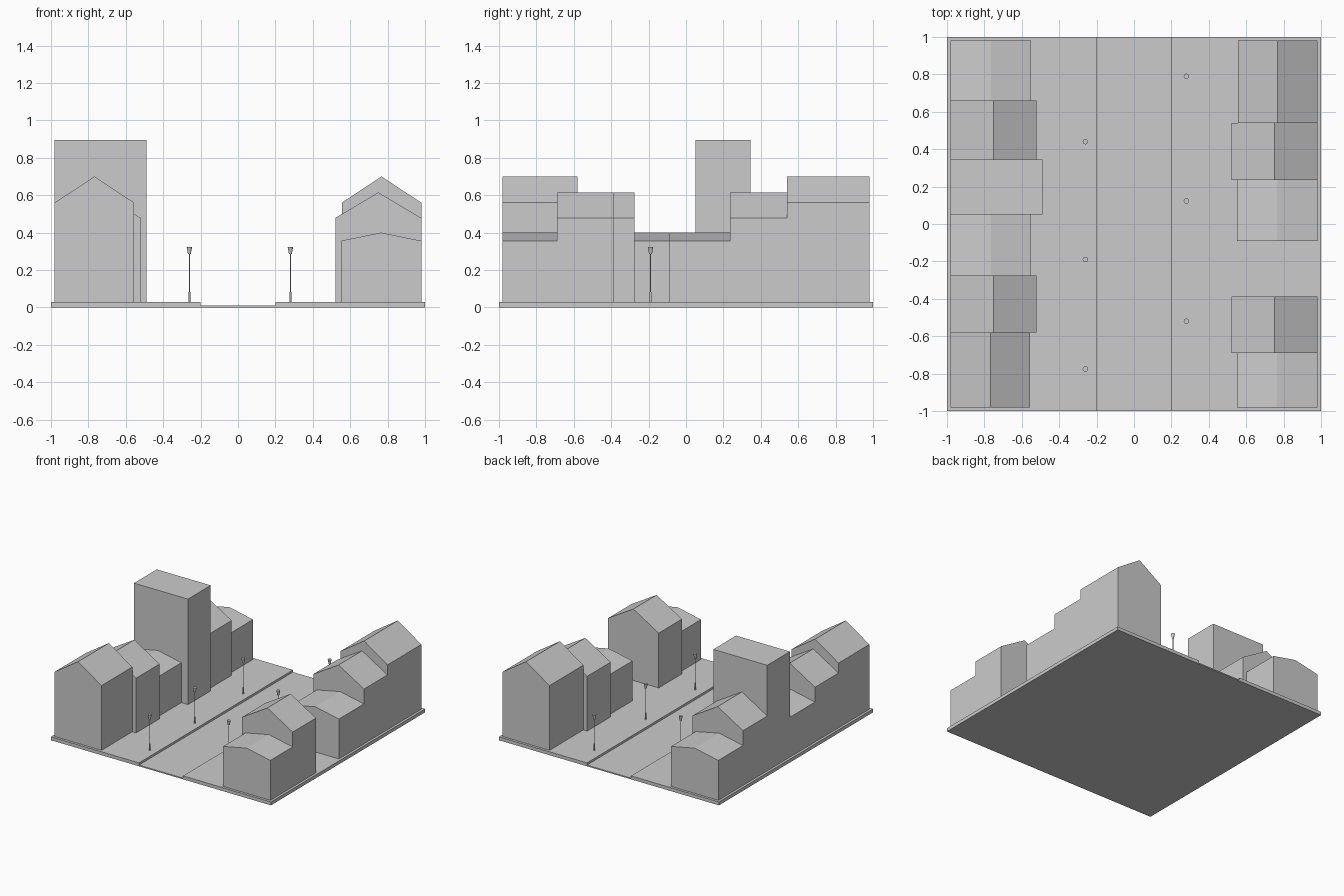
import bpy, bmesh
from mathutils import Matrix

if "Cube" in bpy.data.objects:
    bpy.data.objects.remove(bpy.data.objects["Cube"])

PAVE = 0.028


def prism(name, profile, y0, y1):
    """Extrude an x-z outline along y."""
    bm = bmesh.new()
    face = bm.faces.new([bm.verts.new((x, y0, z)) for x, z in profile])
    ext = bmesh.ops.extrude_face_region(bm, geom=[face])
    moved = [v for v in ext["geom"] if isinstance(v, bmesh.types.BMVert)]
    bmesh.ops.translate(bm, verts=moved, vec=(0, y1 - y0, 0))
    bmesh.ops.recalc_face_normals(bm, faces=bm.faces)
    mesh = bpy.data.meshes.new(name)
    bm.to_mesh(mesh)
    bm.free()
    obj = bpy.data.objects.new(name, mesh)
    bpy.context.collection.objects.link(obj)
    return obj


def house(name, kind, side, y0, y1):
    """Gabled house (or flat tower) on the left (-1) or right (1) row."""
    width, eave, ridge = KINDS[kind]
    inner, outer = side * (0.98 - width), side * 0.98
    outline = [(inner, PAVE), (outer, PAVE), (outer, eave)]
    if ridge > eave:
        outline.append(((inner + outer) / 2, ridge))
    outline.append((inner, eave))
    return prism(name, outline, y0, y1)


# Ground slab with the sunken road
prism("street_slab", [(-1, 0), (1, 0), (1, PAVE), (0.2, PAVE), (0.2, 0.01),
                      (-0.2, 0.01), (-0.2, PAVE), (-1, PAVE)], -1, 1)

# Building types: width, eave height, ridge height
KINDS = {
    "tall_house": (0.425, 0.56, 0.70),
    "gable_house": (0.46, 0.478, 0.615),
    "low_house": (0.43, 0.356, 0.40),
    "tower": (0.49, 0.895, 0.895),
}

# Rows of buildings
LEFT = [("tall_house", -0.98, -0.58), ("gable_house", -0.58, -0.275),
        ("low_house", -0.275, 0.05), ("tower", 0.05, 0.345),
        ("gable_house", 0.345, 0.66), ("low_house", 0.66, 0.98)]
RIGHT = [("low_house", -0.98, -0.69), ("gable_house", -0.69, -0.388),
         ("low_house", -0.09, 0.235), ("gable_house", 0.235, 0.54),
         ("tall_house", 0.54, 0.98)]
for label, side, row in (("left", -1, LEFT), ("right", 1, RIGHT)):
    for i, (kind, y0, y1) in enumerate(row, 1):
        house(f"{label}_{kind}_{i}", kind, side, y0, y1)

# Street lamps: base sleeve, pole and flared head
bm = bmesh.new()
for z0, z1, r0, r1 in ((PAVE, 0.083, 0.005, 0.005),
                       (PAVE, 0.29, 0.0028, 0.0028),
                       (0.286, 0.323, 0.008, 0.0145)):
    bmesh.ops.create_cone(bm, cap_ends=True, segments=12, radius1=r0,
                          radius2=r1, depth=z1 - z0,
                          matrix=Matrix.Translation((0, 0, (z0 + z1) / 2)))
lamp_mesh = bpy.data.meshes.new("street_lamp")
bm.to_mesh(lamp_mesh)
bm.free()
for i, (x, y) in enumerate([(-0.26, -0.775), (-0.26, -0.19), (-0.26, 0.44),
                            (0.28, -0.52), (0.28, 0.123), (0.28, 0.79)], 1):
    lamp = bpy.data.objects.new(f"street_lamp_{i}", lamp_mesh)
    lamp.location = (x, y, 0)
    bpy.context.collection.objects.link(lamp)
